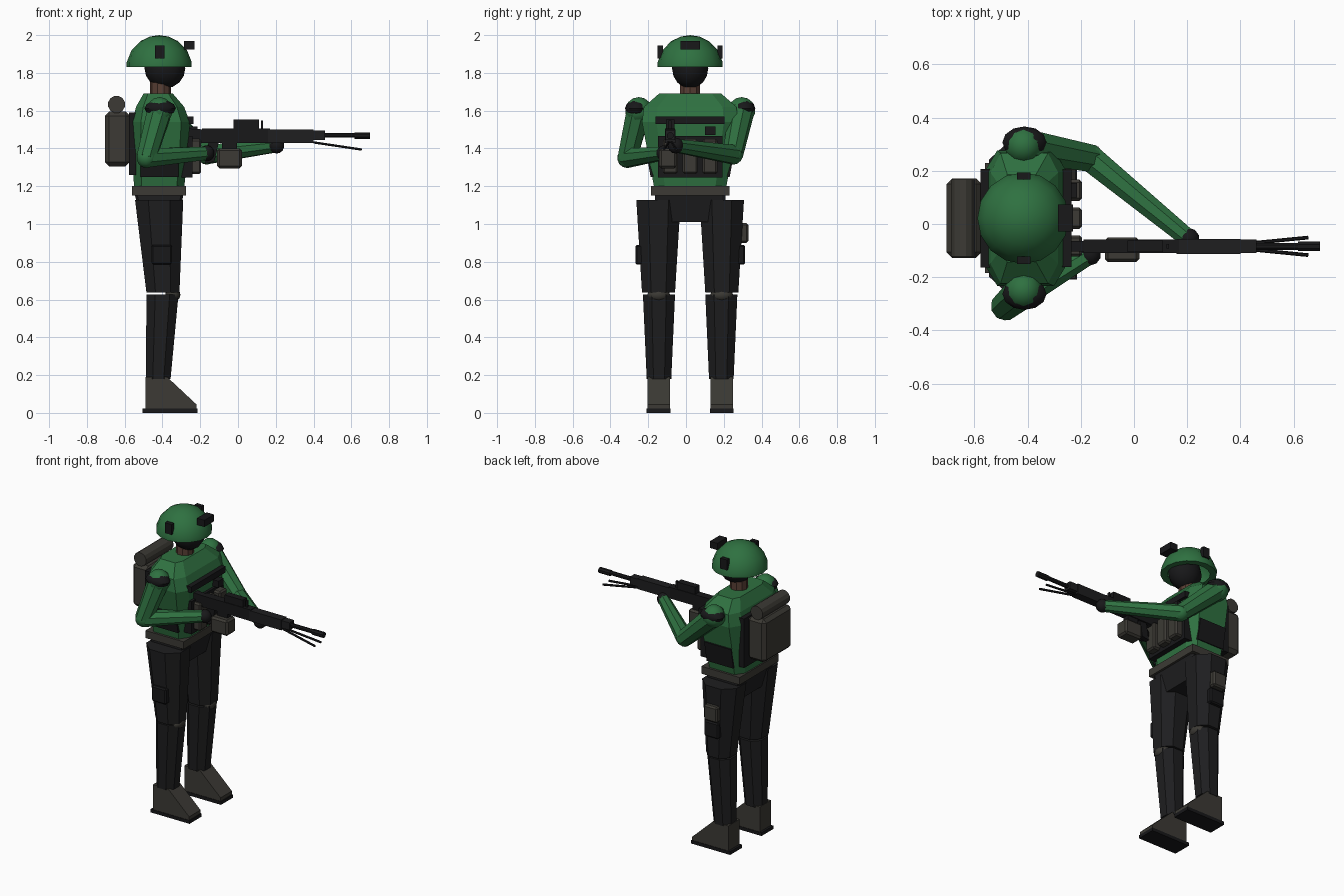
import bpy, bmesh, math
from mathutils import Vector, Matrix

if "Cube" in bpy.data.objects:
    bpy.data.objects.remove(bpy.data.objects["Cube"])

CY = 0.022      # body centre line in y
GY = -0.084     # gun centre line in y

def mat(name, c):
    m = bpy.data.materials.new(name)
    m.diffuse_color = (*c, 1)
    m.use_nodes = True
    m.node_tree.nodes["Principled BSDF"].inputs["Base Color"].default_value = m.diffuse_color
    return m

GREEN = mat("green_cloth", (0.028, 0.165, 0.052))
DARK = mat("dark_cloth", (0.013, 0.013, 0.014))
GEAR = mat("gear", (0.045, 0.042, 0.035))
BLACK = mat("black", (0.009, 0.009, 0.010))
SKIN = mat("skin", (0.10, 0.05, 0.035))

def finish(name, bm, m, smooth=None):
    bmesh.ops.recalc_face_normals(bm, faces=bm.faces)
    me = bpy.data.meshes.new(name)
    bm.to_mesh(me)
    bm.free()
    me.materials.append(m)
    ob = bpy.data.objects.new(name, me)
    bpy.context.collection.objects.link(ob)
    if smooth:
        bpy.ops.object.select_all(action='DESELECT')
        ob.select_set(True)
        bpy.context.view_layer.objects.active = ob
        bpy.ops.object.shade_smooth_by_angle(angle=math.radians(smooth))
    return ob

def box(name, m, x, y, z, bevel=0.0, tilt=0.0):
    """Box from (min, max) ranges; tilt turns it about x."""
    bm = bmesh.new()
    c = Vector([sum(r) / 2 for r in (x, y, z)])
    s = [abs(r[1] - r[0]) for r in (x, y, z)]
    bmesh.ops.create_cube(bm, size=1, matrix=Matrix.Translation(c)
                          @ Matrix.Rotation(tilt, 4, 'X') @ Matrix.Diagonal((*s, 1)))
    if bevel:
        bmesh.ops.bevel(bm, geom=bm.edges[:], offset=bevel, segments=1, affect='EDGES')
    return finish(name, bm, m)

def rod(name, m, a, b, r1, r2=None, n=8):
    """Tapered cylinder from a to b."""
    a, b = Vector(a), Vector(b)
    d = b - a
    bm = bmesh.new()
    bmesh.ops.create_cone(bm, cap_ends=True, segments=n, radius1=r1,
                          radius2=r1 if r2 is None else r2, depth=d.length,
                          matrix=Matrix.Translation((a + b) / 2)
                          @ d.to_track_quat('Z', 'Y').to_matrix().to_4x4()
                          @ Matrix.Rotation(math.pi / n, 4, 'Z'))
    return finish(name, bm, m)

def ball(name, m, c, r, u=12, v=8, smooth=40):
    bm = bmesh.new()
    r = r if isinstance(r, tuple) else (r, r, r)
    bmesh.ops.create_uvsphere(bm, u_segments=u, v_segments=v, radius=1,
                              matrix=Matrix.Translation(c) @ Matrix.Diagonal((*r, 1)))
    return finish(name, bm, m, smooth)

def loft(name, m, rings, c=0.55):
    """Stack of chamfered rectangles (z, x0, x1, y0, y1)."""
    bm = bmesh.new()
    loops = []
    for z, x0, x1, y0, y1 in rings:
        cx, cy, hx, hy = (x0 + x1) / 2, (y0 + y1) / 2, (x1 - x0) / 2, (y1 - y0) / 2
        k = 1 - c
        pts = [(1, -k), (1, k), (k, 1), (-k, 1), (-1, k), (-1, -k), (-k, -1), (k, -1)]
        loops.append([bm.verts.new((cx + hx * p, cy + hy * q, z)) for p, q in pts])
    for a, b in zip(loops, loops[1:]):
        for i in range(8):
            j = (i + 1) % 8
            bm.faces.new((a[i], a[j], b[j], b[i]))
    bm.faces.new(loops[0])
    bm.faces.new(loops[-1])
    return finish(name, bm, m)

def extrude_xz(name, m, pts, y0, y1):
    """Side profile extruded along y."""
    bm = bmesh.new()
    f = bm.faces.new([bm.verts.new((x, y0, z)) for x, z in pts])
    g = bmesh.ops.extrude_face_region(bm, geom=[f])
    bmesh.ops.translate(bm, vec=(0, y1 - y0, 0),
                        verts=[v for v in g['geom'] if isinstance(v, bmesh.types.BMVert)])
    return finish(name, bm, m)

def sy(s, a, b):
    """Y range mirrored about the body centre."""
    return tuple(sorted((CY + s * a, CY + s * b)))

# helmet dome, spun from a profile
bm = bmesh.new()
prof = [(0.13, 1.83), (0.172, 1.83), (0.172, 1.857), (0.147, 1.92), (0.10, 1.968), (0.05, 1.992), (0, 2.0)]
vs = [bm.verts.new((r, 0, z)) for r, z in prof]
es = [bm.edges.new(p) for p in zip(vs, vs[1:])]
bmesh.ops.spin(bm, geom=vs + es, cent=(0, 0, 0), axis=(0, 0, 1), angle=math.tau, steps=16)
bmesh.ops.remove_doubles(bm, verts=bm.verts[:], dist=1e-4)
bmesh.ops.translate(bm, vec=(-0.417, CY, 0), verts=bm.verts[:])
finish("helmet", bm, GREEN, 35)
box("helmet_front_mount", BLACK, (-0.285, -0.23), (-0.028, 0.074), (1.925, 1.97))
for s in (-1, 1):
    box("helmet_side_rail", BLACK, (-0.44, -0.39), sy(s, 0.145, 0.172), (1.875, 1.945))

# head and neck
ball("head", BLACK, (-0.387, CY, 1.825), (0.108, 0.096, 0.107))
rod("neck", SKIN, (-0.41, CY, 1.67), (-0.41, CY, 1.77), 0.056, n=10)

# torso, belt and pelvis
T = [(1.19, -0.55, -0.285, 0.19), (1.38, -0.56, -0.265, 0.225), (1.54, -0.56, -0.255, 0.255),
     (1.62, -0.54, -0.285, 0.245), (1.69, -0.50, -0.345, 0.165)]
loft("torso", GREEN, [(z, a, b, CY - h, CY + h) for z, a, b, h in T], 0.3)
box("belt", GEAR, (-0.56, -0.275), sy(1, -0.207, 0.207), (1.15, 1.20))
loft("pelvis", DARK, [(1.01, -0.51, -0.32, CY - 0.187, CY + 0.187),
                      (1.15, -0.545, -0.29, CY - 0.187, CY + 0.187)], 0.1)

# chest rig
box("chest_strap", BLACK, (-0.29, -0.235), sy(1, -0.183, 0.183), (1.53, 1.57))
box("chest_panel", BLACK, (-0.30, -0.242), sy(1, -0.17, 0.17), (1.245, 1.465))
for y in (-0.105, 0, 0.105):
    box("magazine_pouch", GEAR, (-0.255, -0.195), (CY + y - 0.04, CY + y + 0.04), (1.265, 1.45), 0.01)
box("radio", BLACK, (-0.27, -0.215), (0.10, 0.155), (1.47, 1.515))
for s in (-1, 1):
    box("side_panel", BLACK, (-0.515, -0.315), sy(s, 0.192, 0.222), (1.25, 1.39), tilt=-s * 0.18)

# backpack and bedroll
box("back_panel", BLACK, (-0.578, -0.54), sy(1, -0.185, 0.185), (1.26, 1.59))
box("backpack", GEAR, (-0.705, -0.573), sy(1, -0.15, 0.15), (1.305, 1.595), 0.022)
rod("bedroll", GEAR, (-0.643, CY - 0.145, 1.633), (-0.643, CY + 0.145, 1.633), 0.046, n=12)

# legs, both sides
for s in (-1, 1):
    loft("thigh", DARK, [(0.638, -0.485, -0.31, *sy(s, 0.08, 0.255)),
                         (1.127, -0.545, -0.29, *sy(s, 0.05, 0.285))])
    loft("shin", DARK, [(0.18, -0.487, -0.357, *sy(s, 0.10, 0.23)),
                        (0.628, -0.485, -0.315, *sy(s, 0.08, 0.25))])
    ball("knee_pad", GEAR, (-0.345, CY + s * 0.167, 0.625), (0.04, 0.06, 0.037))
    extrude_xz("boot", GEAR, [(-0.49, 0.02), (-0.22, 0.02), (-0.22, 0.045), (-0.375, 0.19), (-0.49, 0.19)],
               *sy(s, 0.107, 0.227))
    box("boot_sole", BLACK, (-0.505, -0.215), sy(s, 0.104, 0.23), (0, 0.022))
    box("thigh_pouch", BLACK, (-0.457, -0.35), sy(s, 0.245, 0.29), (0.785, 0.89), 0.008)
box("hip_pouch", GEAR, (-0.46, -0.36), (0.27, 0.33), (0.90, 1.005), 0.01)

# arms: shoulder, elbow, wrist
ARMS = {"right": ((-0.415, -0.25, 1.60), (-0.485, -0.31, 1.35), (-0.165, -0.115, 1.375)),
        "left": ((-0.415, 0.295, 1.60), (-0.165, 0.248, 1.368), (0.205, -0.055, 1.415))}
for side, (sh, el, wr) in ARMS.items():
    s = -1 if side == "right" else 1
    ball(side + "_shoulder", GREEN, sh, 0.072, 10, 7)
    ball(side + "_shoulder_pad", BLACK, (-0.412, CY + s * 0.285, 1.612), (0.083, 0.06, 0.045), 12, 6)
    rod(side + "_upper_arm", GREEN, sh, el, 0.068, 0.055)
    ball(side + "_elbow", GREEN, el, 0.054, 10, 7)
    rod(side + "_forearm", GREEN, el, wr, 0.054, 0.037)
    ball(side + "_hand", BLACK, wr, 0.042, 10, 7)

# machine gun
def gun(name, x, half, z, m=BLACK, bevel=0.0):
    return box(name, m, x, (GY - half, GY + half), z, bevel)

extrude_xz("stock", BLACK, [(-0.26, 1.405), (-0.26, 1.505), (-0.17, 1.50), (-0.17, 1.435)],
           GY - 0.02, GY + 0.02)
gun("receiver", (-0.19, 0.17), 0.026, (1.43, 1.505))
gun("handguard", (0.16, 0.40), 0.028, (1.43, 1.50), DARK)
gun("handguard_tip", (0.39, 0.46), 0.025, (1.445, 1.495), DARK)
gun("optic", (-0.025, 0.11), 0.022, (1.50, 1.553))
gun("front_sight", (0.122, 0.132), 0.008, (1.50, 1.548))
rod("barrel", BLACK, (0.45, GY, 1.47), (0.64, GY, 1.47), 0.014)
rod("muzzle", BLACK, (0.617, GY, 1.468), (0.70, GY, 1.468), 0.019)
extrude_xz("grip", BLACK, [(-0.175, 1.32), (-0.125, 1.33), (-0.10, 1.44), (-0.155, 1.44)],
           GY - 0.016, GY + 0.016)
box("ammo_box", GEAR, (-0.11, 0.02), (-0.143, -0.05), (1.295, 1.40), 0.012)
gun("ammo_feed", (-0.085, -0.005), 0.02, (1.39, 1.44))
for s in (-1, 1):
    rod("bipod_leg", BLACK, (0.40, GY + s * 0.008, 1.432), (0.655, GY + s * 0.033, 1.394), 0.007, n=6)
